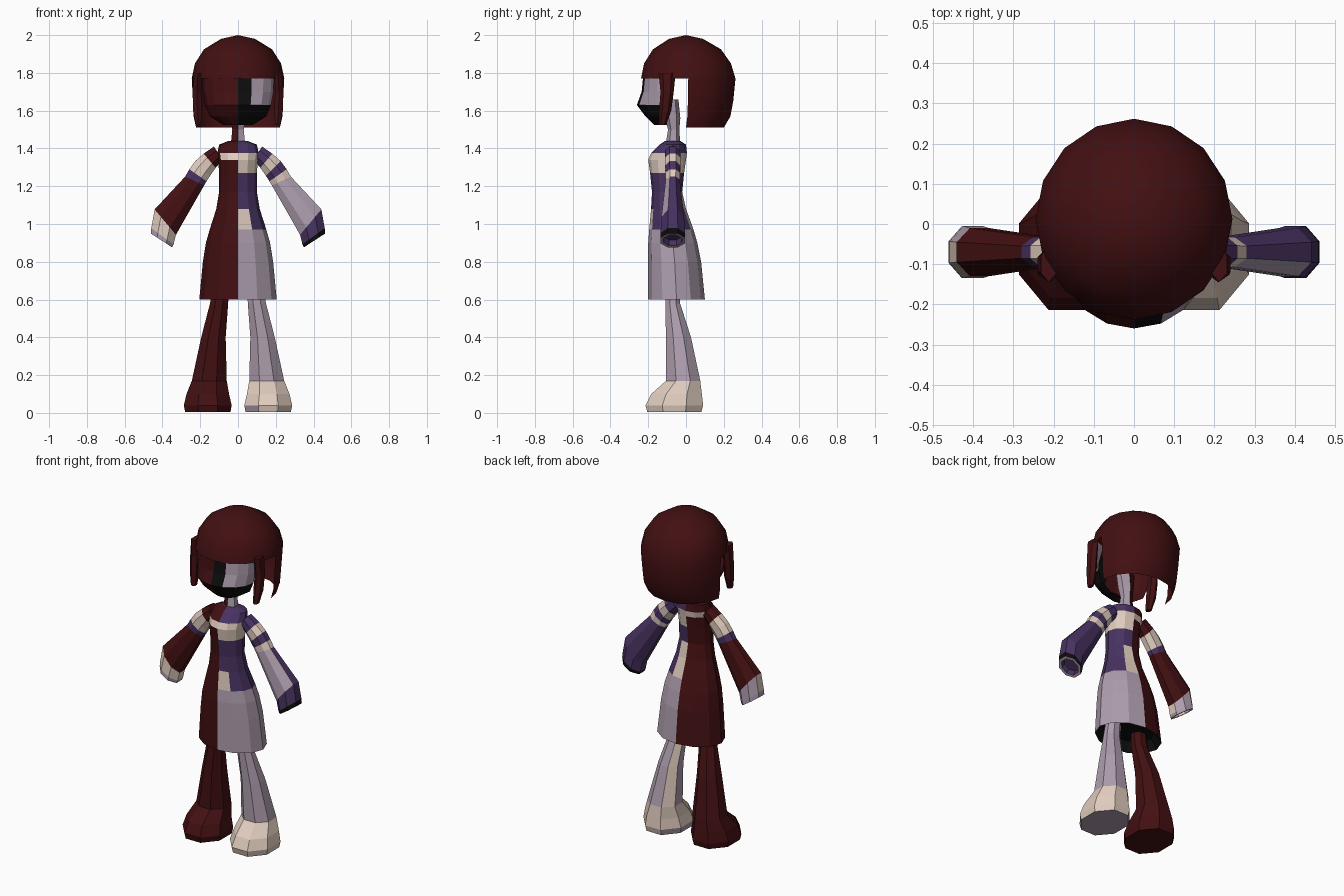
import bpy, bmesh
from math import sin, cos, pi, radians

if "Cube" in bpy.data.objects:
    bpy.data.objects.remove(bpy.data.objects["Cube"])

COLOURS = {
    "dark_red": (0.055, 0.005, 0.006),
    "lavender": (0.42, 0.34, 0.42),
    "cream": (0.74, 0.60, 0.51),
    "purple": (0.065, 0.032, 0.12),
    "black": (0.004, 0.004, 0.004),
}
MATS = []
for label, rgb in COLOURS.items():
    m = bpy.data.materials.new(label)
    m.use_nodes = True
    m.diffuse_color = (*rgb, 1)
    bsdf = m.node_tree.nodes["Principled BSDF"]
    bsdf.inputs["Base Color"].default_value = (*rgb, 1)
    bsdf.inputs["Roughness"].default_value = 0.9
    MATS.append(m)
RED, LAV, CREAM, PURPLE, BLACK = range(5)


def finish(name, bm, smooth=None):
    mesh = bpy.data.meshes.new(name)
    bm.to_mesh(mesh)
    bm.free()
    for m in MATS:
        mesh.materials.append(m)
    ob = bpy.data.objects.new(name, mesh)
    bpy.context.collection.objects.link(ob)
    if smooth:
        bpy.ops.object.select_all(action="DESELECT")
        ob.select_set(True)
        bpy.context.view_layer.objects.active = ob
        bpy.ops.object.shade_smooth_by_angle(angle=radians(smooth))
    return ob


def loft(name, rings, sides, rule, caps=(True, True), shift=0.0, smooth=None):
    """Skin elliptical rings (x, y, z, rx, ry, tilt); rule(centre, normal, segment) picks the colour."""
    bm = bmesh.new()
    seg = bm.faces.layers.int.new("segment")
    loops = []
    for x, y, z, rx, ry, tilt in rings:
        t = radians(tilt)
        loop = []
        for i in range(sides):
            a = 2 * pi * (i + shift) / sides
            u = rx * sin(a)
            loop.append(bm.verts.new((x + u * cos(t), y - ry * cos(a), z + u * sin(t))))
        loops.append(loop)
    for k in range(len(loops) - 1):
        for i in range(sides):
            j = (i + 1) % sides
            f = bm.faces.new((loops[k][i], loops[k][j], loops[k + 1][j], loops[k + 1][i]))
            f[seg] = k
    if caps[0]:
        bm.faces.new(loops[0])[seg] = -1
    if caps[1]:
        bm.faces.new(loops[-1])[seg] = len(loops) - 1
    bmesh.ops.recalc_face_normals(bm, faces=bm.faces)
    bm.normal_update()
    for f in bm.faces:
        f.material_index = rule(f.calc_center_median(), f.normal, f[seg])
    bm.faces.layers.int.remove(seg)
    return finish(name, bm, smooth)


def upright(z, rx, front, back):
    return (0, (front + back) / 2, z, rx, (back - front) / 2, 0)


# Dress: one body from hem to collar, two-toned along the middle
def dress_colour(c, n, k):
    if k < 1:
        return BLACK
    if c.x < 0:
        return CREAM if k == 8 and abs(n.y) > 0.4 else RED
    if k <= 3:
        return LAV
    if k <= 5:
        middle = c.x < 0.05 and (k == 4 or n.y > 0)
        return CREAM if middle else PURPLE
    return CREAM if k in (7, 8) else PURPLE


loft("dress", [upright(*r) for r in (
    (0.66, 0.17, -0.17, 0.06), (0.6, 0.205, -0.2, 0.1), (0.8, 0.186, -0.2, 0.08),
    (0.9, 0.17, -0.2, 0.06), (0.97, 0.15, -0.195, 0.04), (1.08, 0.115, -0.185, 0.0),
    (1.17, 0.1, -0.18, -0.02), (1.27, 0.1, -0.19, -0.01), (1.34, 0.105, -0.2, 0.0),
    (1.375, 0.11, -0.185, 0.005), (1.42, 0.1, -0.14, 0.0), (1.44, 0.05, -0.11, -0.03))],
    12, dress_colour)

# Neck
loft("neck", [upright(*r) for r in (
    (1.41, 0.045, -0.11, -0.03), (1.5, 0.035, -0.095, -0.035), (1.56, 0.045, -0.11, -0.03),
    (1.66, 0.06, -0.11, -0.04))], 6, lambda c, n, k: RED if c.x < 0 else LAV)

# Arms with flared sleeves and striped upper halves
ARM = [(0.105, 1.375, 0.045, 0.042, 57), (0.15, 1.335, 0.053, 0.045, 50),
       (0.187, 1.294, 0.06, 0.043, 45), (0.212, 1.258, 0.06, 0.042, 35),
       (0.23, 1.227, 0.06, 0.04, 25), (0.385, 1.01, 0.095, 0.065, 50),
       (0.4, 0.935, 0.079, 0.07, 36), (0.405, 0.913, 0.073, 0.07, 33),
       (0.405, 0.913, 0.055, 0.052, 33), (0.39, 0.94, 0.05, 0.048, 33)]
BANDS = {1: (PURPLE, CREAM, PURPLE, CREAM, PURPLE, PURPLE, BLACK, LAV, PURPLE, PURPLE),
         -1: (RED, CREAM, CREAM, PURPLE, RED, CREAM, LAV, LAV, CREAM, CREAM)}
for side, label in ((1, "left"), (-1, "right")):
    def arm_colour(c, n, k, side=side):
        if side > 0 and k == 4 and n.y < -0.4:
            return LAV
        if side < 0 and k == 5 and n.y > 0.2:
            return LAV
        return BANDS[side][max(k, 0)]
    loft(label + "_arm", [(side * x, -0.07, z, ra, rb, side * t) for x, z, ra, rb, t in ARM],
         8, arm_colour, shift=0.5)

# Legs flowing into wide rounded feet
LEG = [(0.16, -0.062, 0.005, 0.13, 0.155), (0.16, -0.062, 0.04, 0.137, 0.165),
       (0.16, -0.05, 0.1, 0.122, 0.145), (0.152, -0.015, 0.17, 0.1, 0.098),
       (0.13, -0.04, 0.4, 0.07, 0.072), (0.1, -0.07, 0.58, 0.052, 0.042),
       (0.09, -0.07, 0.68, 0.045, 0.04)]
for side, label in ((1, "left"), (-1, "right")):
    def leg_colour(c, n, k, side=side):
        if side < 0:
            return RED
        if k < 0 or (k == 0 and n.x < 0):
            return LAV
        inner_back = n.x < -0.2 and n.y > 0.2
        return CREAM if k < 3 or inner_back else LAV
    loft(label + "_leg", [(side * x, y, z, rx, ry, 0) for x, y, z, rx, ry in LEG],
         8, leg_colour, shift=0.5)

# Face: a front shell with a pointed muzzle line, split in three colours
bm = bmesh.new()
rows = []
for z, w, front in ((1.86, 0.18, -0.19), (1.77, 0.19, -0.228), (1.7, 0.188, -0.235),
                    (1.63, 0.175, -0.26), (1.57, 0.15, -0.215), (1.525, 0.08, -0.17),
                    (1.53, 0.04, -0.11)):
    edge = max(front, -0.1)
    rows.append([bm.verts.new((w * sin(a), edge + (front - edge) * cos(a), z))
                 for a in (pi / 2 * i / 4 for i in range(-4, 5))])
for upper, lower in zip(rows, rows[1:]):
    for i in range(8):
        f = bm.faces.new((lower[i], lower[i + 1], upper[i + 1], upper[i]))
        c = f.calc_center_median()
        if c.x < 0:
            f.material_index = RED
        else:
            f.material_index = BLACK if i == 4 or c.z < 1.62 else LAV
finish("face", bm)

# Bobbed hair: a full cap, with longer panels round the back and sides
bm = bmesh.new()
COLS = 16
crown = bm.verts.new((0, 0, 2))
previous = None
for z, rx, front, back in ((1.98, 0.09, -0.09, 0.09), (1.925, 0.18, -0.175, 0.185),
                           (1.85, 0.228, -0.222, 0.238), (1.77, 0.245, -0.238, 0.262),
                           (1.65, 0.238, -0.23, 0.25), (1.57, 0.235, -0.22, 0.235),
                           (1.51, 0.222, -0.2, 0.2)):
    ring = []
    for i in range(COLS):
        a = 2 * pi * i / COLS
        y = (front + back) / 2 - (back - front) / 2 * cos(a)
        ring.append(bm.verts.new((rx * sin(a), y, z)))
    for i in range(COLS):
        j = (i + 1) % COLS
        if previous is None:
            bm.faces.new((ring[i], ring[j], crown))
        elif z > 1.7 or COLS // 4 <= i < 3 * COLS // 4:
            bm.faces.new((ring[i], ring[j], previous[j], previous[i]))
    previous = ring
bmesh.ops.delete(bm, geom=[v for v in bm.verts if not v.link_faces], context="VERTS")
finish("hair", bm, 40)

# Pointed locks framing the face
for side, label in ((1, "left"), (-1, "right")):
    loft(label + "_hair_lock", [
        (side * 0.212, -0.1, 1.8, 0.022, 0.045, 0), (side * 0.218, -0.1, 1.7, 0.026, 0.035, 0),
        (side * 0.215, -0.11, 1.6, 0.026, 0.032, 0), (side * 0.21, -0.125, 1.525, 0.016, 0.02, 0)],
        6, lambda c, n, k: RED)
